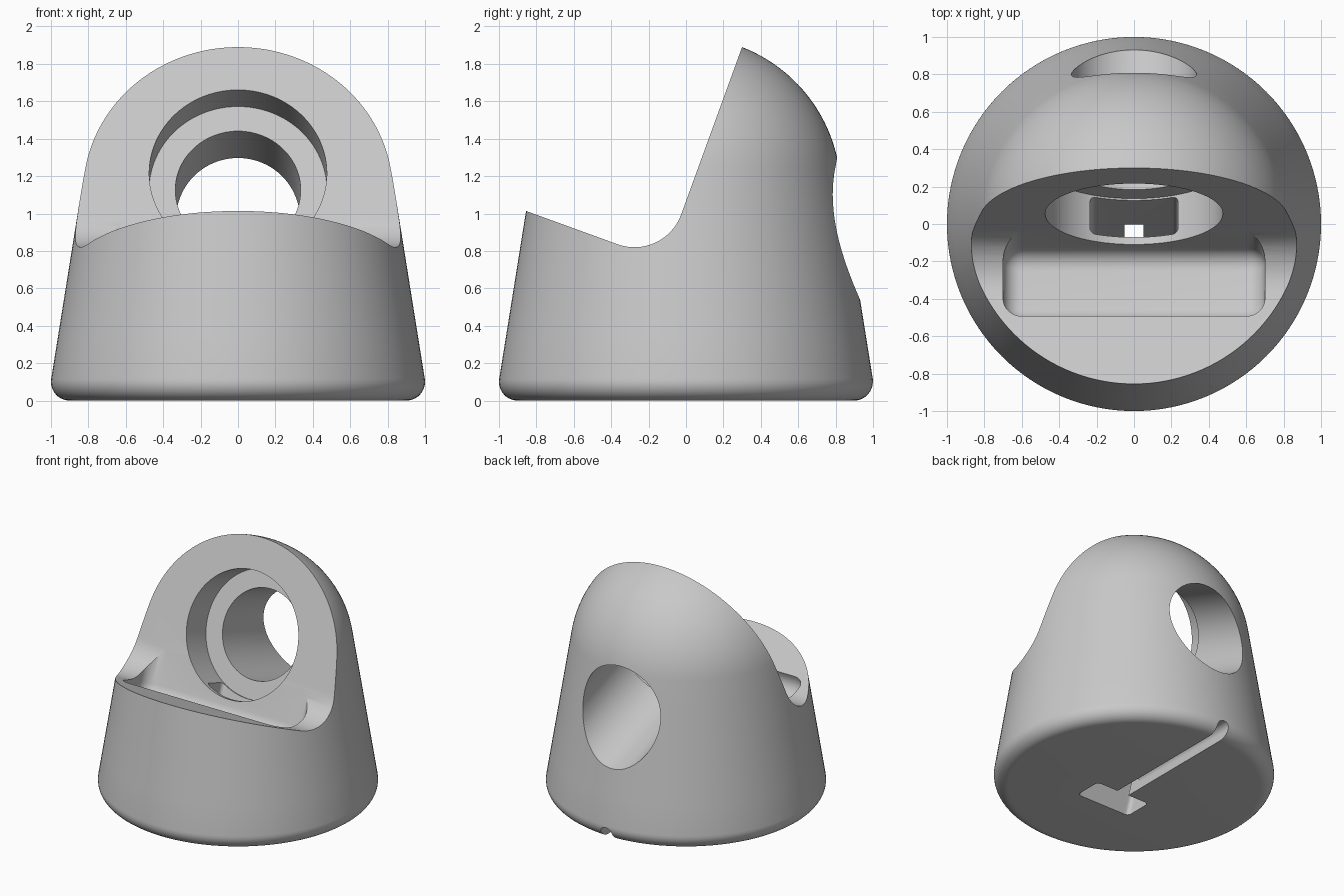
import bpy, bmesh
from math import radians, sin, cos, pi
from mathutils import Matrix, Vector

cube = bpy.data.objects.get("Cube")
if cube:
    bpy.data.objects.remove(cube, do_unlink=True)

grey = bpy.data.materials.new("light grey plastic")
grey.use_nodes = True
colour = (0.58, 0.58, 0.58, 1)
grey.diffuse_color = colour
grey.node_tree.nodes["Principled BSDF"].inputs["Base Color"].default_value = colour

TILT = radians(20)
# Frame at the corner of rest and floor: local y goes into the rest, local z up along it
FRAME = Matrix.Translation((0, -0.117, 0.745)) @ Matrix.Rotation(-TILT, 4, "X")


def arc(cy, cz, r, a0, a1, n):
    angles = [radians(a0 + (a1 - a0) * i / n) for i in range(n + 1)]
    return [(cy + r * cos(a), cz + r * sin(a)) for a in angles]


def finish(name, bm, matrix=None):
    bmesh.ops.recalc_face_normals(bm, faces=bm.faces)
    mesh = bpy.data.meshes.new(name)
    bm.to_mesh(mesh)
    bm.free()
    if matrix:
        mesh.transform(matrix)
    mesh.materials.append(grey)
    ob = bpy.data.objects.new(name, mesh)
    bpy.context.collection.objects.link(ob)
    return ob


def lathe(name, profile, steps):
    bm = bmesh.new()
    verts = [bm.verts.new((r, 0, z)) for r, z in profile]
    edges = [bm.edges.new(pair) for pair in zip(verts, verts[1:])]
    bmesh.ops.spin(bm, geom=verts + edges, cent=(0, 0, 0), axis=(0, 0, 1),
                   angle=2 * pi, steps=steps)
    bmesh.ops.remove_doubles(bm, verts=bm.verts, dist=1e-5)
    return finish(name, bm)


def box(name, lo, hi, radius=0, matrix=None):
    lo, hi = Vector(lo), Vector(hi)
    bm = bmesh.new()
    bmesh.ops.create_cube(bm, size=1)
    for v in bm.verts:
        v.co = (lo + hi) / 2 + v.co * (hi - lo)
    if radius:
        bmesh.ops.bevel(bm, geom=bm.edges[:], offset=radius, segments=8,
                        profile=0.5, affect="EDGES")
    return finish(name, bm, matrix)


def prism(name, outline, half_width, matrix=None):
    bm = bmesh.new()
    face = bm.faces.new([bm.verts.new((-half_width, y, z)) for y, z in outline])
    new = bmesh.ops.extrude_face_region(bm, geom=[face])["geom"]
    bmesh.ops.translate(bm, vec=(2 * half_width, 0, 0),
                        verts=[g for g in new if isinstance(g, bmesh.types.BMVert)])
    return finish(name, bm, matrix)


def bore(name, radius, y0, y1, height):
    bm = bmesh.new()
    bmesh.ops.create_cone(bm, cap_ends=True, segments=96, radius1=radius,
                          radius2=radius, depth=y1 - y0)
    place = Matrix.Translation((0, (y0 + y1) / 2, height)) @ Matrix.Rotation(pi / 2, 4, "X")
    return finish(name, bm, FRAME @ place)


# Body: rounded foot, tapered side and domed top
foot = arc(0.9, 0.1, 0.1, -90, 9, 10)
dome = arc(0, 1.118, 0.828, 9, 90, 28)
(r0, z0), (r1, z1) = foot[-1], dome[0]
side = [(r0 + (r1 - r0) * i / 5, z0 + (z1 - z0) * i / 5) for i in range(1, 5)]
stand = lathe("stand_body", [(0, 0)] + foot + side + dome[:-1] + [(0, 1.946)], 128)

# Cutters for the rest, floor, bores, strap pocket and cable path
cove = arc(-0.265, 0.265, 0.265, 270, 360, 16)
cutters = [
    prism("rest_cutter", [(-2, 0)] + cove + [(0, 2), (-2, 2)], 1.5, FRAME),
    bore("recess_cutter", 0.475, -0.4, 0.26, 0.5),
    bore("through_cutter", 0.335, 0.1, 1.5, 0.5),
    box("pocket_cutter", (-0.7, -0.4, -0.12), (0.7, -0.001, 0.5), 0.1, FRAME),
    box("channel_cutter", (-0.235, 0.04, -1.3), (0.235, 0.25, 0.25), 0.03, FRAME),
    box("cable_slot_cutter", (-0.05, -0.2, -0.2), (0.05, 1.3, 0.1), 0.048),
    box("cable_turn_cutter", (-0.051, -0.15, -0.2), (0.051, 0, 0.33)),
]

bpy.ops.object.select_all(action="DESELECT")
stand.select_set(True)
bpy.context.view_layer.objects.active = stand
for cutter in cutters:
    mod = stand.modifiers.new(cutter.name, "BOOLEAN")
    mod.operation = "DIFFERENCE"
    mod.solver = "EXACT"
    mod.object = cutter
    bpy.ops.object.modifier_apply(modifier=mod.name)
    bpy.data.objects.remove(cutter, do_unlink=True)

bpy.ops.object.shade_smooth_by_angle(angle=radians(30))
